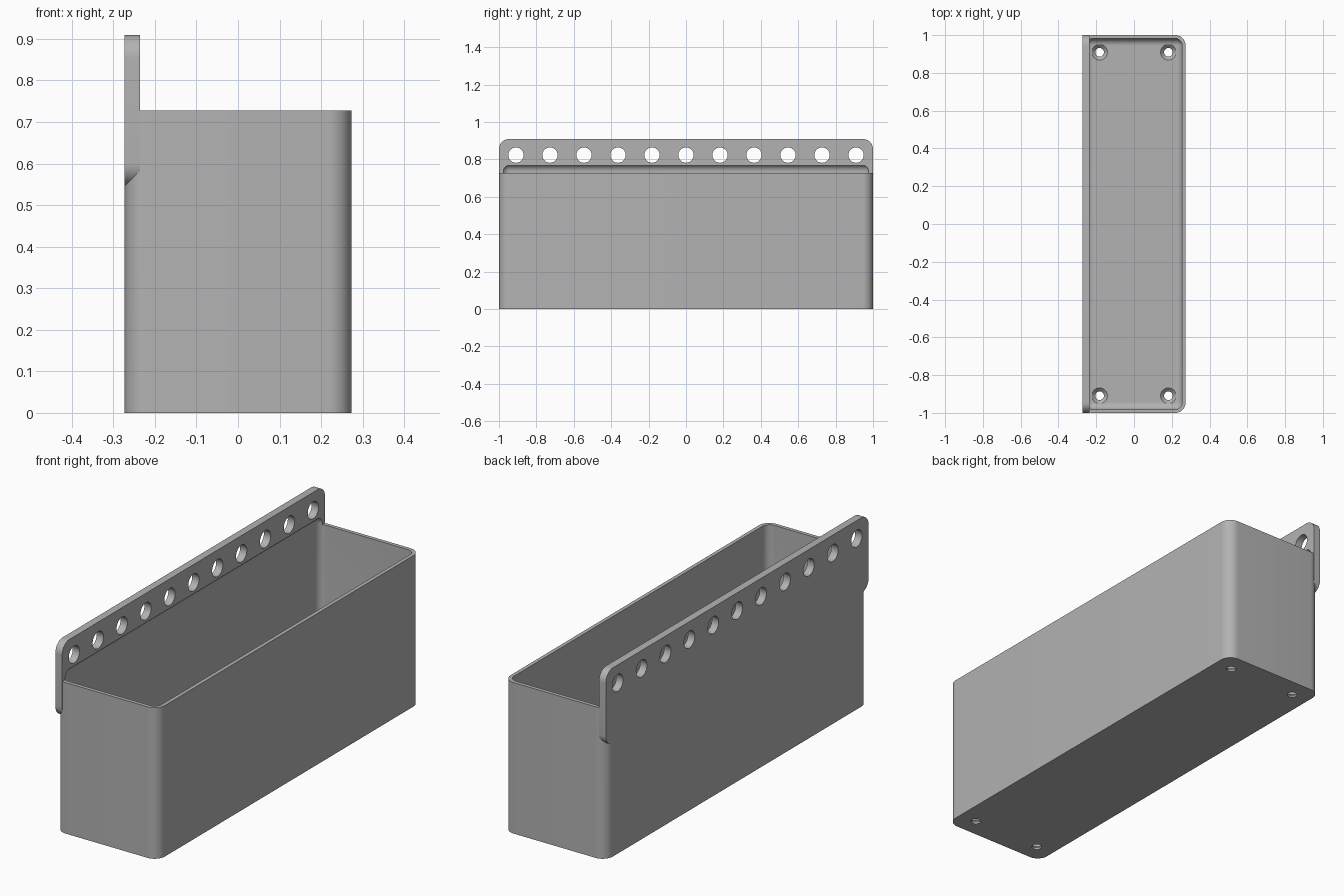
import bpy
import bmesh
import math
from mathutils import Matrix

if "Cube" in bpy.data.objects:
    bpy.data.objects.remove(bpy.data.objects["Cube"], do_unlink=True)

U = 2 / 220  # design unit

grey = bpy.data.materials.new("plain grey")
grey.use_nodes = True
colour = (0.45, 0.45, 0.45, 1)
grey.diffuse_color = colour
grey.node_tree.nodes["Principled BSDF"].inputs["Base Color"].default_value = colour


def make_object(name, bm):
    bmesh.ops.scale(bm, vec=(U, U, U), verts=bm.verts)
    mesh = bpy.data.meshes.new(name)
    bm.to_mesh(mesh)
    bm.free()
    mesh.materials.append(grey)
    obj = bpy.data.objects.new(name, mesh)
    bpy.context.collection.objects.link(obj)
    return obj


def rounded_box(name, low, high, radius, axis=None):
    """Box with edges along one axis rounded, or all edges if axis is None."""
    bm = bmesh.new()
    bmesh.ops.create_cube(bm, size=1)
    for v in bm.verts:
        v.co = [a + (c + 0.5) * (b - a) for a, b, c in zip(low, high, v.co)]
    edges = [e for e in bm.edges if axis is None
             or abs((e.verts[0].co - e.verts[1].co).normalized()[axis]) > 0.9]
    bmesh.ops.bevel(bm, geom=edges, offset=radius, segments=12,
                    profile=0.5, affect='EDGES')
    return make_object(name, bm)


def cones(name, places, r_low, r_high, depth, turn=Matrix()):
    """A set of identical round cutters."""
    bm = bmesh.new()
    for place in places:
        bmesh.ops.create_cone(bm, cap_ends=True, segments=40, radius1=r_low,
                              radius2=r_high, depth=depth,
                              matrix=Matrix.Translation(place) @ turn)
    return make_object(name, bm)


def combine(target, other, operation):
    mod = target.modifiers.new(operation.title(), 'BOOLEAN')
    mod.operation = operation
    mod.solver = 'EXACT'
    mod.object = other
    bpy.context.view_layer.objects.active = target
    bpy.ops.object.modifier_apply(modifier=mod.name)
    bpy.data.objects.remove(other, do_unlink=True)


# Outer tub joined to the tall hanging plate
tub = rounded_box("hanging_tub", (-30, -110, 0), (30, 110, 80), 6, axis=2)
plate = rounded_box("hanging_plate", (-30, -110, 60), (-26, 110, 100), 6, axis=0)
combine(tub, plate, 'UNION')

# Hollow inside, rounded on every edge and reaching a little into the plate
cavity = rounded_box("cavity", (-28, -108, 3), (28, 108, 85), 4)
combine(tub, cavity, 'DIFFERENCE')

# Row of hanging holes
row = [(-28, 20 * i, 90.5) for i in range(-5, 6)]
side_turn = Matrix.Rotation(math.pi / 2, 4, 'Y')
combine(tub, cones("hanging_holes", row, 4.5, 4.5, 12, side_turn), 'DIFFERENCE')

# Countersunk holes in the floor
corners = [(x, y) for x in (-20, 20) for y in (-100, 100)]
drains = cones("drain_holes", [(x, y, 0) for x, y in corners], 2.5, 2.5, 20)
combine(tub, drains, 'DIFFERENCE')
sinks = cones("countersinks", [(x, y, 2.25) for x, y in corners], 2.3, 5.3, 3)
combine(tub, sinks, 'DIFFERENCE')

# Smooth rounded corners, sharp rims
bpy.ops.object.select_all(action='DESELECT')
tub.select_set(True)
bpy.context.view_layer.objects.active = tub
bpy.ops.object.shade_smooth_by_angle(angle=math.radians(25))
